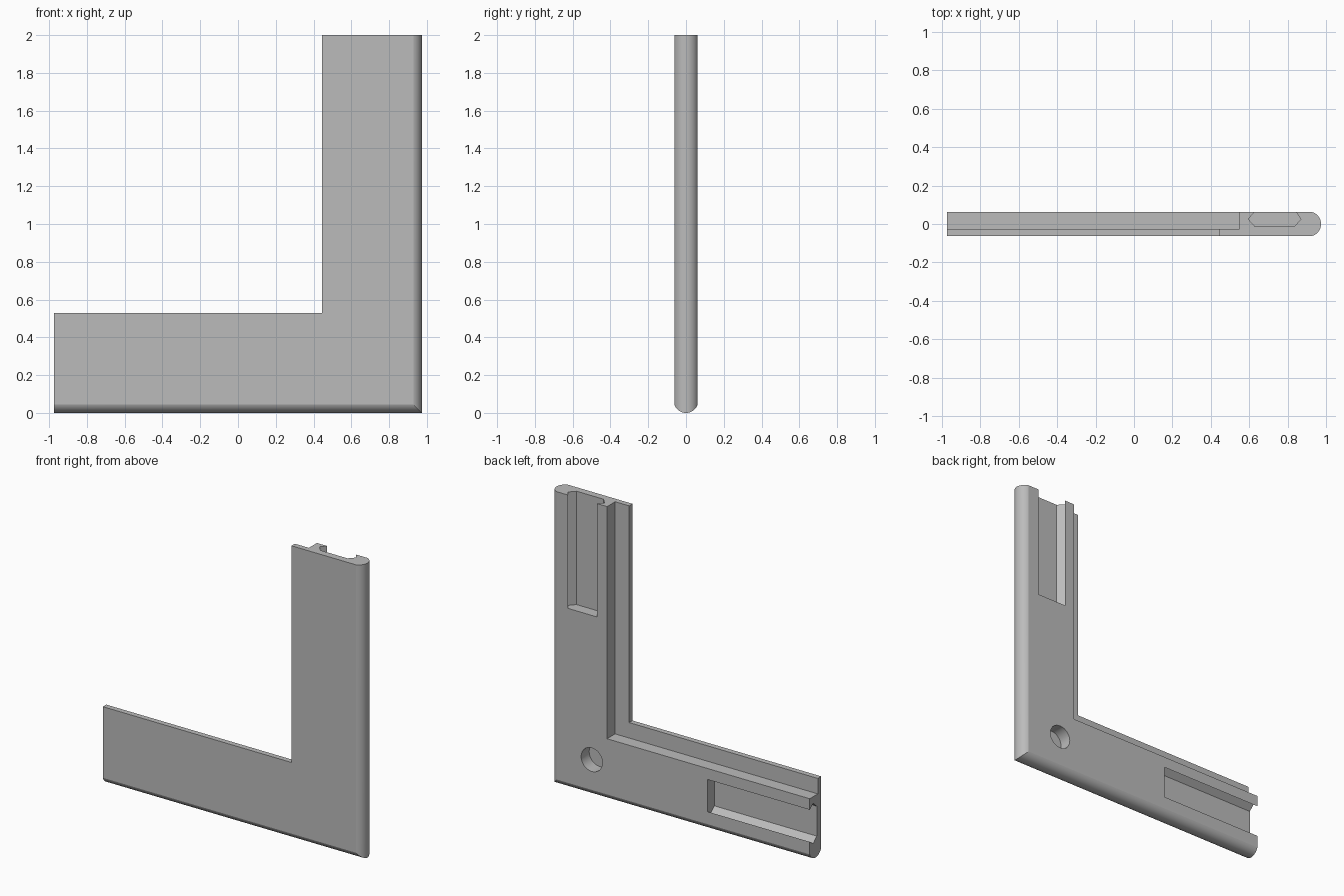
import bpy, bmesh, math
from mathutils import Vector

cube = bpy.data.objects.get("Cube")
if cube:
    bpy.data.objects.remove(cube, do_unlink=True)

grey = bpy.data.materials.new("plain grey")
grey.use_nodes = True
colour = (0.5, 0.5, 0.5, 1)
grey.diffuse_color = colour
grey.node_tree.nodes["Principled BSDF"].inputs["Base Color"].default_value = colour

OUTER, TOP, HALF = 0.973, 2.0, 0.0615   # outer side, height, half thickness


def skin(name, rings):
    """Closed solid through a list of matching rings."""
    bm = bmesh.new()
    loops = [[bm.verts.new(p) for p in ring] for ring in rings]
    n = len(loops[0])
    for a, b in zip(loops, loops[1:]):
        for i in range(n):
            j = (i + 1) % n
            bm.faces.new((a[i], a[j], b[j], b[i]))
    bm.faces.new(loops[0])
    bm.faces.new(loops[-1][::-1])
    bmesh.ops.recalc_face_normals(bm, faces=bm.faces)
    mesh = bpy.data.meshes.new(name)
    bm.to_mesh(mesh)
    bm.free()
    mesh.materials.append(grey)
    ob = bpy.data.objects.new(name, mesh)
    bpy.context.collection.objects.link(ob)
    return ob


# Cross-section as (distance from outer edge, y): rounded edge, body, thin lip
EDGE = 0.045
radius = (HALF ** 2 + EDGE ** 2) / (2 * EDGE)
sweep = math.asin(HALF / radius)
STEPS = 20
profile = []
for i in range(STEPS + 1):
    a = sweep * (2 * i / STEPS - 1)
    profile.append((radius - radius * math.cos(a), radius * math.sin(a)))
profile += [(0.423, HALF), (0.423, -0.025), (0.528, -0.025), (0.528, -HALF)]

# L-shaped frame, mitred at the corner
frame = skin("corner_frame", [
    [(OUTER - d, y, TOP) for d, y in profile],
    [(OUTER - d, y, d) for d, y in profile],
    [(-OUTER, y, d) for d, y in profile]])

# Undercut slots at the end of each arm
slot = [(0.13, HALF), (0.105, 0.025), (0.14, -0.014),
        (0.343, -0.014), (0.378, 0.025), (0.348, HALF)]
slot = [(0.13, 0.1)] + slot + [(0.348, 0.1)]
LENGTH = 0.77
cutters = [
    skin("upright_slot_cutter", [[(OUTER - d, y, z) for d, y in slot]
                                 for z in (TOP - LENGTH, TOP + 0.1)]),
    skin("base_slot_cutter", [[(x, y, d) for d, y in slot]
                              for x in (-OUTER + LENGTH, -OUTER - 0.1)])]

# Blind round hole near the corner
circle = [(math.cos(math.tau * i / 48), math.sin(math.tau * i / 48)) for i in range(48)]
cutters.append(skin("hole_cutter", [[(0.665 + 0.08 * c, y, 0.25 + 0.08 * s) for c, s in circle]
                                    for y in (-0.025, 0.1)]))

for cutter in cutters:
    cutter.hide_render = True
    cutter.hide_set(True)
    mod = frame.modifiers.new(cutter.name, "BOOLEAN")
    mod.operation = "DIFFERENCE"
    mod.solver = "EXACT"
    mod.object = cutter

bpy.ops.object.select_all(action="DESELECT")
bpy.context.view_layer.objects.active = frame
frame.select_set(True)
for mod in list(frame.modifiers):
    bpy.ops.object.modifier_apply(modifier=mod.name)
for cutter in cutters:
    bpy.data.objects.remove(cutter, do_unlink=True)
bpy.ops.object.shade_smooth_by_angle(angle=math.radians(15))
